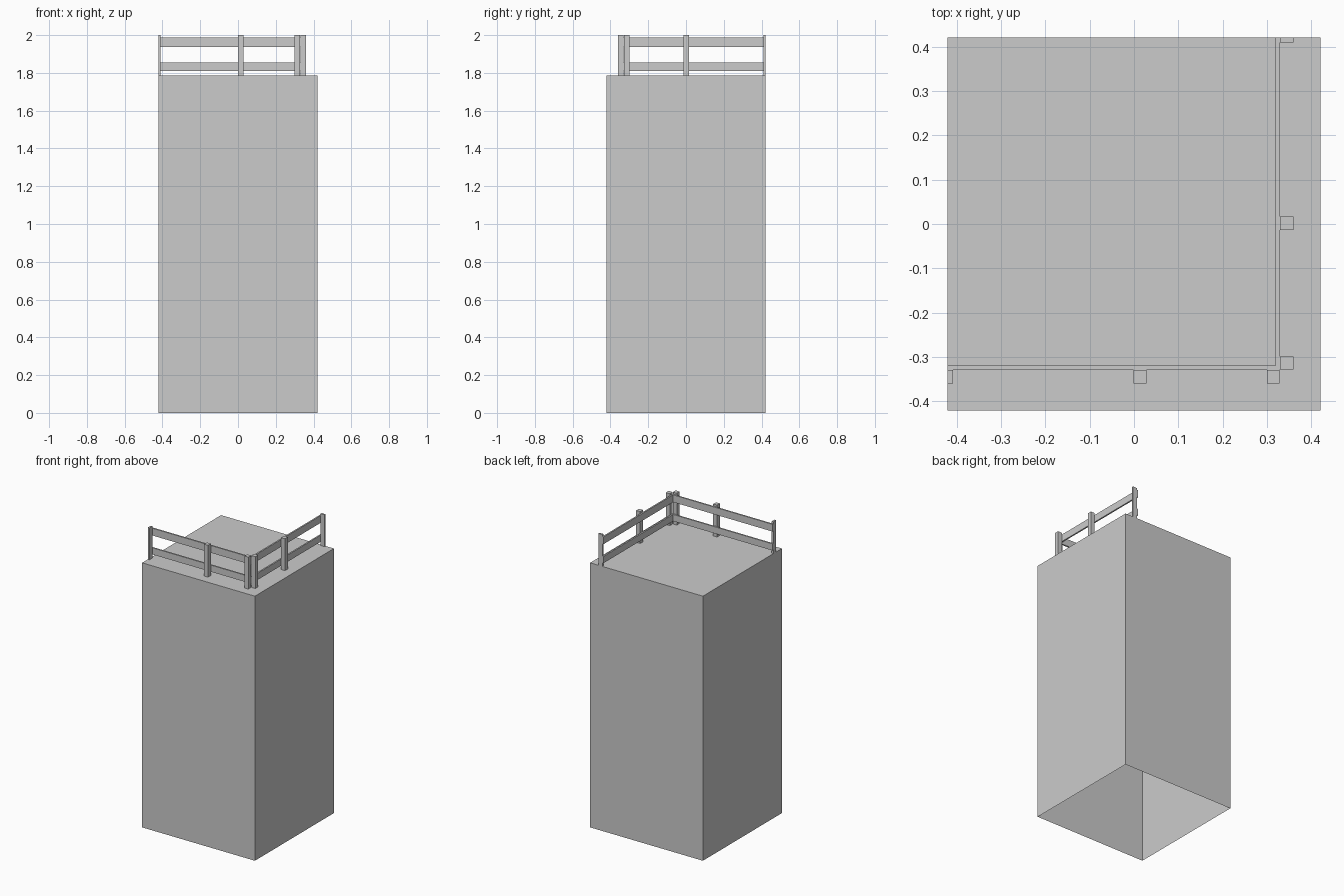
import bpy, bmesh

if "Cube" in bpy.data.objects:
    bpy.data.objects.remove(bpy.data.objects["Cube"])

H = 0.421        # half width of the block
TOP = 1.785      # roof height


def box(name, x, y, z, open_bottom=False):
    """Axis-aligned box from (min, max) ranges."""
    bm = bmesh.new()
    bmesh.ops.create_cube(bm, size=1)
    for v in bm.verts:
        v.co = [r[0] if c < 0 else r[1] for c, r in zip(v.co, (x, y, z))]
    bm.normal_update()
    if open_bottom:
        down = [f for f in bm.faces if f.normal.z < -0.9]
        bmesh.ops.delete(bm, geom=down, context='FACES_ONLY')
    mesh = bpy.data.meshes.new(name)
    bm.to_mesh(mesh)
    bm.free()
    obj = bpy.data.objects.new(name, mesh)
    bpy.context.collection.objects.link(obj)
    return obj


# Tall block, hollow and open underneath
box("tower_block", (-H, H), (-H, H), (0, TOP), open_bottom=True)

# Posts: the outermost ones are cut flush with the block edge
post_z = (TOP, 2.0)
for i, x in enumerate([(-H, -0.409), (-0.001, 0.028), (0.30, 0.329)]):
    box(f"front_post_{i + 1}", x, (-0.36, -0.33), post_z)
for i, y in enumerate([(-0.329, -0.299), (-0.013, 0.017), (0.41, H)]):
    box(f"right_post_{i + 1}", (0.33, 0.36), y, post_z)

# Two horizontal rails on each fenced side, meeting at the corner
for level, z in (("lower", (1.81, 1.855)), ("upper", (1.938, 1.987))):
    box(f"front_{level}_rail", (-H, 0.32), (-0.33, -0.32), z)
    box(f"right_{level}_rail", (0.32, 0.33), (-0.33, H), z)
